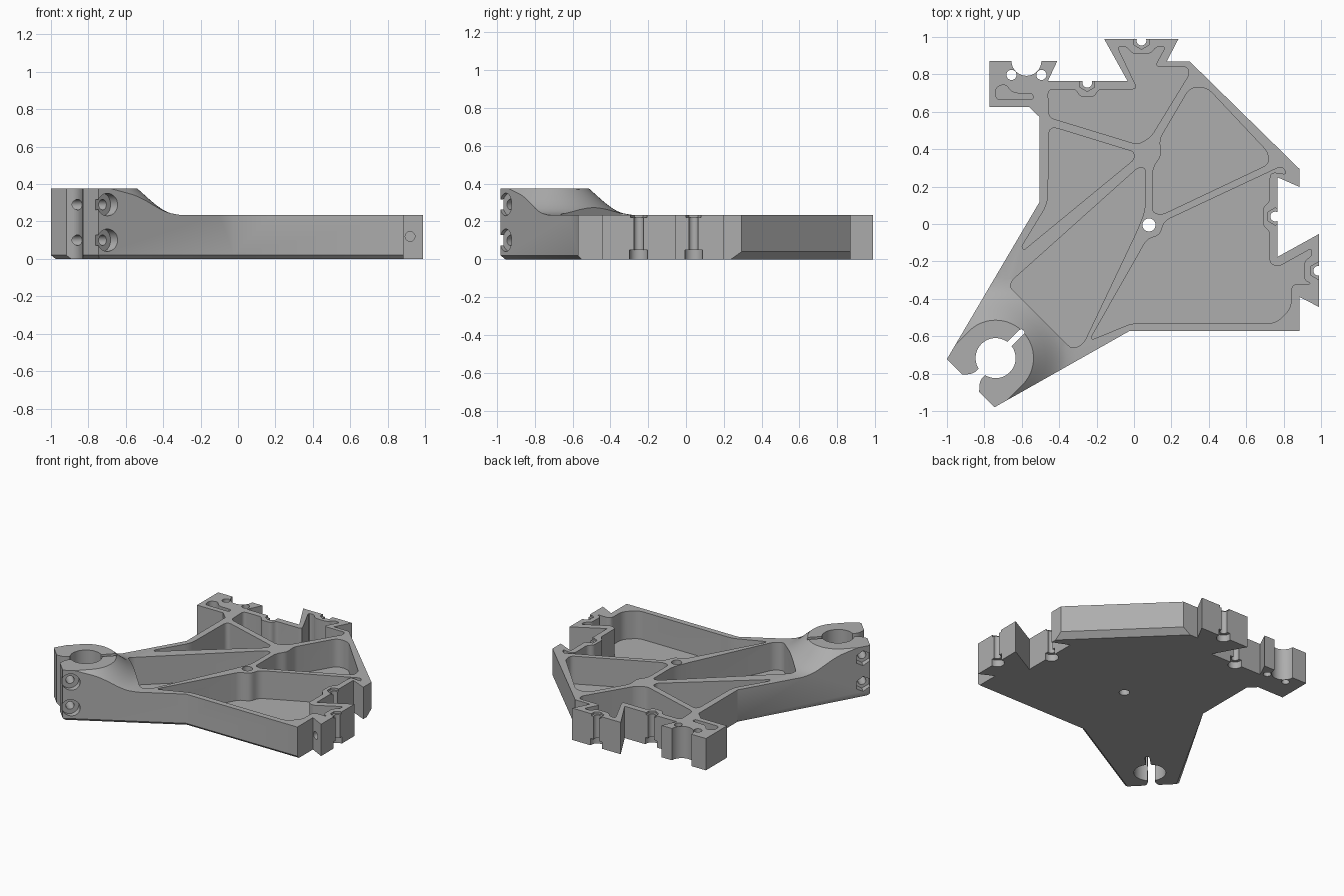
import bpy, bmesh
from math import cos, sin, pi, radians
from mathutils import Vector, Matrix

old = bpy.data.objects.get("Cube")
if old:
    bpy.data.objects.remove(old)

BODY_TOP, CLAMP_TOP, FLOOR = 0.235, 0.375, 0.03
BORE = Vector((-0.74, -0.717, 0))

grey = bpy.data.materials.new("mid grey")
grey.use_nodes = True
grey.diffuse_color = (0.42, 0.42, 0.42, 1)
grey.node_tree.nodes["Principled BSDF"].inputs["Base Color"].default_value = (0.42, 0.42, 0.42, 1)


def make_object(name, bm):
    bmesh.ops.recalc_face_normals(bm, faces=bm.faces)
    mesh = bpy.data.meshes.new(name)
    bm.to_mesh(mesh)
    bm.free()
    mesh.materials.append(grey)
    obj = bpy.data.objects.new(name, mesh)
    bpy.context.scene.collection.objects.link(obj)
    return obj


def rounded(points, radius, steps=5):
    """Replace each corner of a polygon by a small curve."""
    result = []
    pts = [Vector(p) for p in points]
    for i, p in enumerate(pts):
        a, b = pts[i - 1] - p, pts[(i + 1) % len(pts)] - p
        d = min(radius, a.length * 0.45, b.length * 0.45)
        start, end = p + a.normalized() * d, p + b.normalized() * d
        for k in range(steps + 1):
            t = k / steps
            result.append(start * (1 - t) ** 2 + p * 2 * t * (1 - t) + end * t ** 2)
    return result


def prism(points, z0, z1):
    bm = bmesh.new()
    face = bm.faces.new([bm.verts.new((p[0], p[1], z0)) for p in points])
    top = bmesh.ops.extrude_face_region(bm, geom=[face])["geom"]
    verts = [v for v in top if isinstance(v, bmesh.types.BMVert)]
    bmesh.ops.translate(bm, verts=verts, vec=(0, 0, z1 - z0))
    return bm


def cut(bm):
    """Subtract a solid from the bracket."""
    cutter = make_object("cutter", bm)
    cutter.hide_render = True
    mod = bracket.modifiers.new("cut", "BOOLEAN")
    mod.operation, mod.solver, mod.object = "DIFFERENCE", "EXACT", cutter
    bpy.context.view_layer.objects.active = bracket
    bpy.ops.object.modifier_apply(modifier=mod.name)
    bpy.data.objects.remove(cutter)


def cut_cylinder(centre, radius, length, axis=(0, 0, 1), sides=32):
    bm = bmesh.new()
    turn = Vector(axis).to_track_quat("Z", "Y").to_matrix().to_4x4()
    bmesh.ops.create_cone(bm, cap_ends=True, segments=sides, radius1=radius, radius2=radius,
                          depth=length, matrix=Matrix.Translation(centre) @ turn)
    cut(bm)


def cut_pocket(points, radius=0.05):
    cut(prism(rounded(points, radius), FLOOR, 1))


def clamp_local(points):
    """Points given along and across the clamp diagonal."""
    return [(BORE.x + (u - v) * cos(pi / 4), BORE.y + (u + v) * cos(pi / 4)) for u, v in points]


# Outer block with dovetail ears, arm and mounting tab
outline = [(-1, -.722), (-.746, -.98), (-.024, -.572), (.885, -.572), (.885, -.39),
           (.99, -.444), (.99, -.053), (.767, -.176), (.767, .25), (.885, .198),
           (.885, .294), (.297, .87), (.175, .87), (.238, .99), (-.16, .99),
           (-.035, .765), (-.46, .765), (-.41, .872), (-.773, .872), (-.773, .626),
           (-.56, .626), (-.505, .572), (-.505, .118)]
bm = prism(outline, 0, CLAMP_TOP)


def chamfer(starts, size):
    """Bevel the bottom edges that run from the given outline corners."""
    edges = []
    for i in starts:
        a, b = Vector(outline[i]), Vector(outline[(i + 1) % len(outline)])
        mid, direction = (a + b) / 2, (b - a).normalized()
        for e in bm.edges:
            p, q = e.verts
            if max(p.co.z, q.co.z) < 0.001 and ((p.co + q.co) / 2).xy.to_tuple(1) == mid.to_tuple(1):
                if abs((q.co - p.co).xy.normalized().dot(direction)) > 0.99:
                    edges.append(e)
    bmesh.ops.bevel(bm, geom=edges, offset=size, segments=1, affect="EDGES")


chamfer([10], 0.04)
chamfer([0, 1, 2, 22], 0.02)
bracket = make_object("bracket_body", bm)

# Lower the body and sweep the slope around the clamp boss
profile = [(.18, .395), (.23, .351), (.27, .315), (.30, .29), (.33, .268), (.355, .254),
           (.38, .244), (.43, BODY_TOP), (4, BODY_TOP), (4, .6), (.18, .6)]
back = Vector((-1, -1, 0)) * 0.4
stations = [(radians(-45), back)]
stations += [(radians(-45 + 180 * i / 40), Vector()) for i in range(41)]
stations += [(radians(135), back)]
bm = bmesh.new()
rings = [[bm.verts.new(BORE + shift + Vector((r * cos(a), r * sin(a), z))) for r, z in profile]
         for a, shift in stations]
for one, two in zip(rings, rings[1:]):
    for i in range(len(profile)):
        bm.faces.new((one[i - 1], one[i], two[i], two[i - 1]))
bm.faces.new(rings[0])
bm.faces.new(rings[-1])
cut(bm)

# Pocket behind the back wall, reaching into the back dovetail
cut_pocket([(-.46, .72), (-.31, .72), (-.29, .68), (-.21, .68), (-.19, .72), (.02, .72),
            (-.09, .95), (-.04, .95), (-.01, .91), (.09, .91), (.12, .95), (.17, .95),
            (.11, .84), (.285, .84), (.295, .8), (.09, .465), (.02, .425), (-.455, .57)], 0.03)
# Left wall pocket
cut_pocket([(-.455, .525), (0, .385), (0, .345), (-.59, -.14), (-.6, -.12), (-.46, .11)])
# Arm pocket
cut_pocket([(.06, .3), (.06, .07), (.01, -.05), (-.27, -.64), (-.33, -.67),
            (-.665, -.335), (-.65, -.3), (.02, .3)])
# Slanted wall pocket
cut_pocket([(.1, .3), (.1, .06), (.15, .05), (.72, .32), (.715, .385), (.39, .73),
            (.3, .73), (.135, .45), (.15, .37)], 0.07)
# Front corner pocket, reaching into the side dovetail
cut_pocket([(.16, .015), (.79, .31), (.82, .265), (.725, .28), (.725, .12), (.69, .09),
            (.69, -.01), (.725, -.04), (.725, -.21), (.77, -.23), (.95, -.13), (.95, -.17),
            (.91, -.2), (.91, -.3), (.95, -.32), (.84, -.32), (.84, -.45), (.76, -.53),
            (-.01, -.53), (-.24, -.625), (.07, -.08), (.14, -.06)], 0.04)
# Slot in the mounting tab
cut_pocket([(-.74, .665), (-.74, .73), (-.69, .75), (-.65, .7), (-.54, .695), (-.54, .665)], 0.03)

# Tab notch, tab holes and hub hole
cut_cylinder((-.575, .872, 0), 0.08, 2)
for x in (-.655, -.495):
    cut_cylinder((x, .797, 0), 0.027, 2)
cut_cylinder((.08, -.005, 0), 0.035, 2)

# Bolt channels in the dovetails and walls
for x, y in [(.985, -.25), (.755, .04), (.04, .98), (-.25, .755)]:
    cut_cylinder((x, y, 0), 0.026, 2)
    cut_cylinder((x, y, 0), 0.048, 0.1)
    cut_cylinder((x, y, BODY_TOP), 0.046, 0.03, sides=6)

# Small side hole in the dovetail
cut_cylinder((.92, -.42, .12), 0.026, 0.12, (0, 1, 0))

# Clamp bore, relief slit and open mouth
cut_cylinder(BORE, 0.107, 2, sides=64)
cut(prism(rounded(clamp_local([(0, -.016), (.21, -.016), (.21, .016), (0, .016)]), .016), -1, 1))
cut(prism(rounded(clamp_local([(-.06, -.024), (-.06, .024), (-.145, .024), (-.205, .08),
                               (-.3, .08), (-.3, -.08), (-.205, -.08), (-.145, -.024)]), .03), -1, 1))

# Clamp screws: through hole, round head recess, hexagonal nut recess
across = Vector((1, -1, 0)).normalized()
screw_line = BORE - Vector((1, 1, 0)).normalized() * 0.137
for z in (.1, .29):
    point = screw_line + Vector((0, 0, z))
    cut_cylinder(point, 0.028, 1, across)
    cut_cylinder(point + across * 0.29, 0.06, 0.26, across)
    cut_cylinder(point - across * 0.27, 0.055, 0.26, across, sides=6)

# Smooth curved walls, keep edges sharp
for obj in bpy.context.selected_objects:
    obj.select_set(False)
bracket.select_set(True)
bpy.context.view_layer.objects.active = bracket
bpy.ops.object.shade_smooth_by_angle(angle=radians(30))
